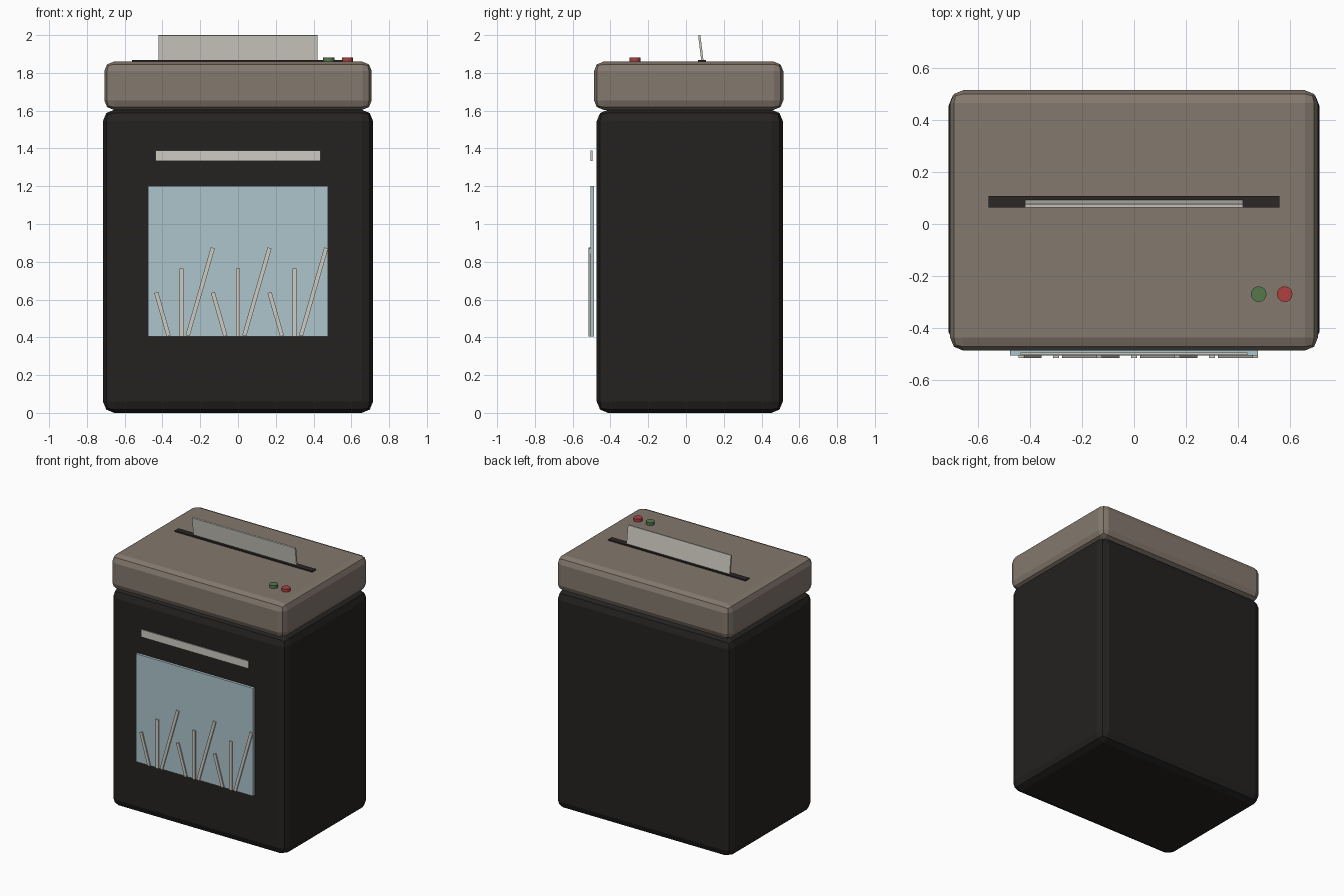
import bpy
from math import radians

if "Cube" in bpy.data.objects:
    bpy.data.objects.remove(bpy.data.objects["Cube"])


def material(name, color):
    m = bpy.data.materials.new(name)
    m.diffuse_color = (*color, 1)
    m.use_nodes = True
    m.node_tree.nodes["Principled BSDF"].inputs["Base Color"].default_value = m.diffuse_color
    return m


BLACK = material("black_plastic", (0.018, 0.016, 0.015))
TAUPE = material("taupe_plastic", (0.23, 0.19, 0.155))
DARK = material("slot_dark", (0.025, 0.02, 0.02))
PAPER = material("paper_white", (0.62, 0.60, 0.54))
GLASS = material("window_blue", (0.42, 0.56, 0.60))
GREEN = material("button_green", (0.09, 0.19, 0.07))
RED = material("button_red", (0.42, 0.05, 0.05))


def box(name, center, size, mat, rot=(0, 0, 0), bevel=0):
    bpy.ops.mesh.primitive_cube_add(size=1, location=center, rotation=rot)
    ob = bpy.context.object
    ob.name = name
    ob.scale = size
    bpy.ops.object.transform_apply(location=False, rotation=False, scale=True)
    ob.data.materials.append(mat)
    if bevel:
        mod = ob.modifiers.new("rounded_edges", 'BEVEL')
        mod.width = bevel
        mod.segments = 2
    return ob


# Bin body and shredder head
box("bin_body", (0, 0.02, 0.8025), (1.43, 0.985, 1.605), BLACK, bevel=0.06)
box("shredder_head", (0, 0.014, 1.732), (1.416, 1.002, 0.255), TAUPE, bevel=0.05)

# Feed slot with a tilted sheet in it
box("feed_slot", (0, 0.085, 1.857), (1.12, 0.044, 0.022), DARK)
box("paper_sheet", (0, 0.08, 1.92), (0.84, 0.012, 0.16), PAPER, rot=(radians(7), 0, 0))

# Control buttons
for name, x, mat in (("start_button", 0.48, GREEN), ("stop_button", 0.58, RED)):
    bpy.ops.mesh.primitive_cylinder_add(vertices=16, radius=0.03, depth=0.03,
                                        location=(x, -0.27, 1.866))
    bpy.context.object.name = name
    bpy.context.object.data.materials.append(mat)

# Front handle strip and window
box("handle_strip", (0, -0.5, 1.362), (0.875, 0.01, 0.055), PAPER)
box("window", (0, -0.496, 0.803), (0.955, 0.02, 0.795), GLASS)

# Paper shreds: short, medium and long, repeated three times
for i in range(9):
    k = i % 3
    length = (0.24, 0.36, 0.484)[k]
    z = (0.522, 0.585, 0.641)[k]
    box(f"paper_shred_{i + 1}", (-0.4 + 0.1 * i, -0.509, z), (0.022, 0.012, length), PAPER,
        rot=(0, (k - 1) * 0.28, 0))
